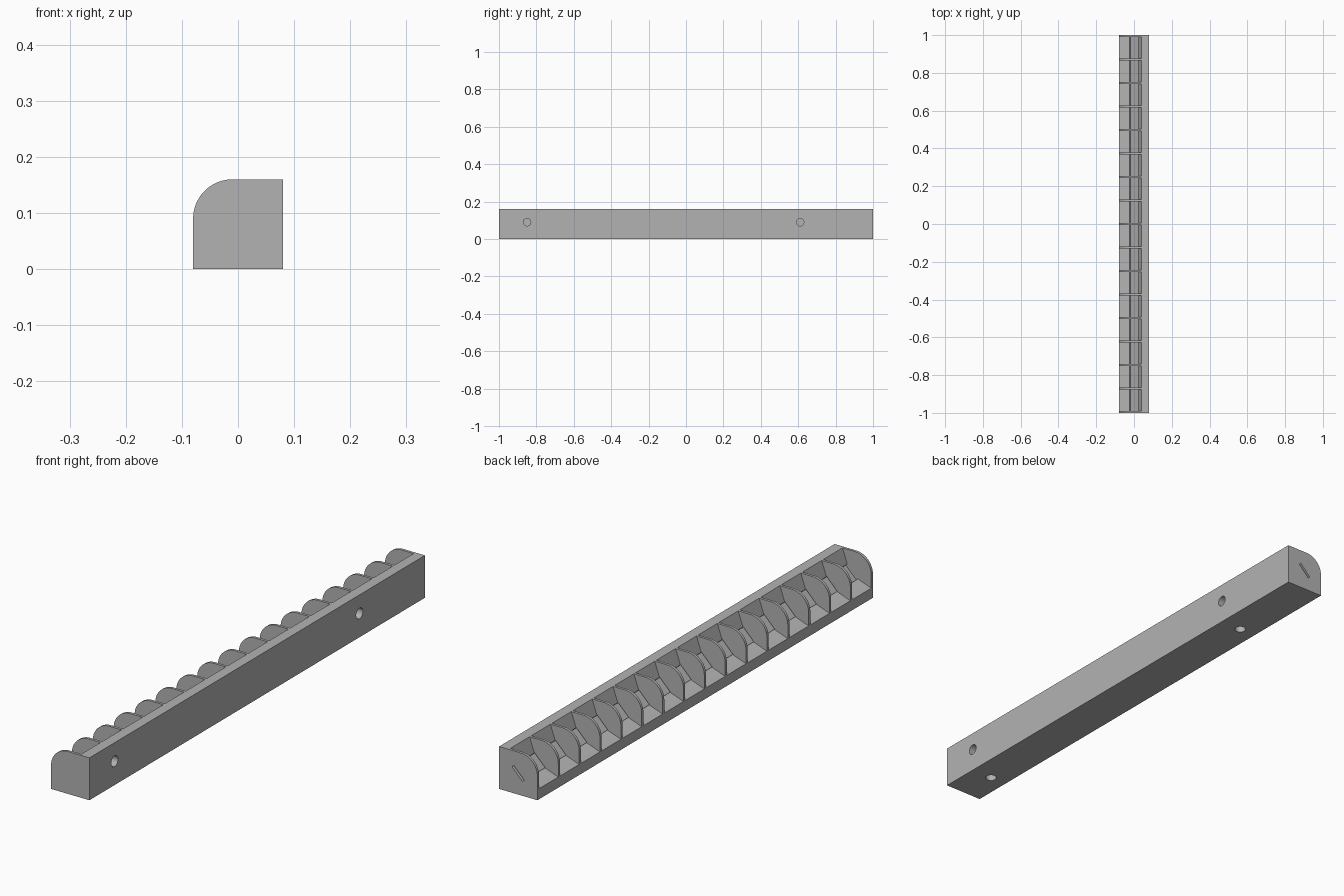
import bpy, bmesh, math
from mathutils import Matrix

cube = bpy.data.objects.get("Cube")
if cube:
    bpy.data.objects.remove(cube, do_unlink=True)

HALF, TOP, FIN, CELLS = 0.08, 0.16, 0.01, 16
PITCH = (2 - FIN) / CELLS

grey = bpy.data.materials.new("light_grey")
grey.use_nodes = True
grey.diffuse_color = (0.45, 0.45, 0.45, 1)
grey.node_tree.nodes["Principled BSDF"].inputs["Base Color"].default_value = (0.45, 0.45, 0.45, 1)


def add_prism(bm, profile, y0, y1):
    """Extrude an (x, z) profile from y0 to y1."""
    face = bm.faces.new([bm.verts.new((x, y0, z)) for x, z in profile])
    ext = bmesh.ops.extrude_face_region(bm, geom=[face])["geom"]
    moved = [v for v in ext if isinstance(v, bmesh.types.BMVert)]
    bmesh.ops.translate(bm, verts=moved, vec=(0, y1 - y0, 0))


def make_object(name, bm):
    bmesh.ops.recalc_face_normals(bm, faces=bm.faces[:])
    mesh = bpy.data.meshes.new(name)
    bm.to_mesh(mesh)
    bm.free()
    mesh.materials.append(grey)
    obj = bpy.data.objects.new(name, mesh)
    bpy.context.collection.objects.link(obj)
    return obj


def cut(target, cutter):
    cutter.hide_render = True
    mod = target.modifiers.new(cutter.name, 'BOOLEAN')
    mod.operation, mod.solver, mod.object = 'DIFFERENCE', 'EXACT', cutter
    bpy.context.view_layer.objects.active = target
    bpy.ops.object.modifier_apply(modifier=mod.name)
    bpy.data.objects.remove(cutter, do_unlink=True)


# Solid bar with one rounded long edge
R, STEPS = 0.07, 24
outline = [(HALF, 0), (HALF, TOP)]
for i in range(STEPS + 1):
    a = math.pi / 2 * (1 + i / STEPS)
    outline.append((R - HALF + R * math.cos(a), TOP - R + R * math.sin(a)))
outline.append((-HALF, 0))
bm = bmesh.new()
add_prism(bm, outline, -1, 1)
housing = make_object("finned_housing", bm)

# Open cells with sloped floor and wall, leaving thin fins between them
trough = [(-0.2, 0.04), (-HALF, 0.04), (-0.024, 0.06), (0.02, 0.104),
          (0.04, TOP), (0.04, 0.3), (-0.2, 0.3)]
bm = bmesh.new()
for i in range(CELLS):
    start = -1 + FIN + i * PITCH
    add_prism(bm, trough, start, start + PITCH - FIN)
cut(housing, make_object("cell_cutter", bm))

# Diagonal strip groove, running through every fin and out of the back end
groove = [(-0.018, 0.054), (0.026, 0.098), (0.019, 0.105), (-0.025, 0.061)]
bm = bmesh.new()
add_prism(bm, groove, -1 + FIN, 1.1)
cut(housing, make_object("groove_cutter", bm))

# Blind mounting holes in the side wall and the underside
bm = bmesh.new()
for y in (-0.85, 0.61):
    for pos, turn in (((HALF, y, 0.09), Matrix.Rotation(math.pi / 2, 4, 'Y')),
                      ((-0.01, y, 0), Matrix.Identity(4))):
        bmesh.ops.create_cone(bm, cap_ends=True, segments=32, radius1=0.02, radius2=0.02,
                              depth=0.06, matrix=Matrix.Translation(pos) @ turn)
cut(housing, make_object("hole_cutter", bm))

bpy.ops.object.select_all(action='DESELECT')
housing.select_set(True)
bpy.context.view_layer.objects.active = housing
bpy.ops.object.shade_smooth_by_angle(angle=math.radians(30))
